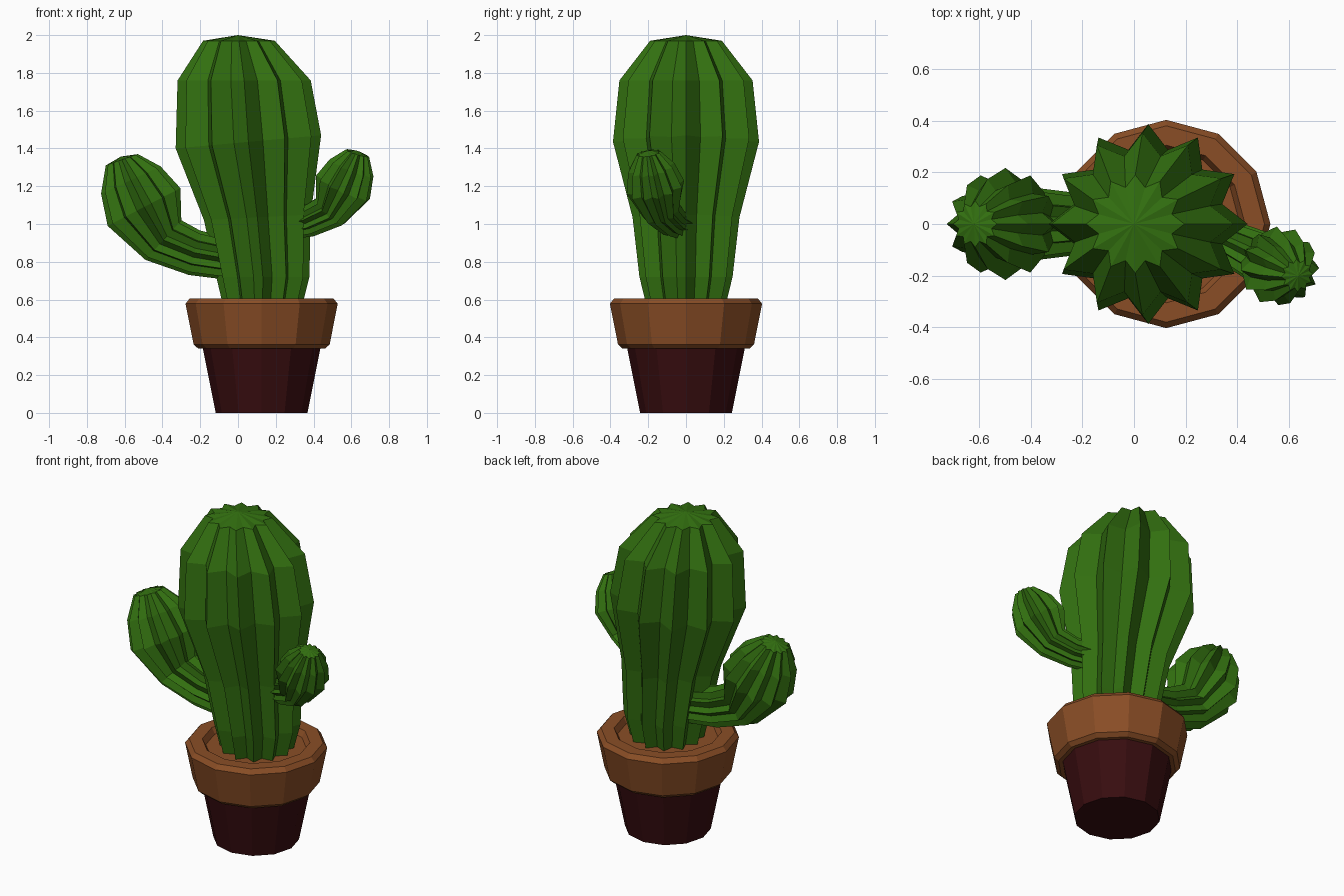
import bpy
import bmesh
import math
from mathutils import Vector

cube = bpy.data.objects.get("Cube")
if cube:
    bpy.data.objects.remove(cube, do_unlink=True)

SIDES = 12      # pot facets and cactus ribs
GROOVE = 0.77   # groove depth relative to rib radius


def material(name, color):
    mat = bpy.data.materials.new(name)
    mat.use_nodes = True
    mat.diffuse_color = (*color, 1)
    mat.node_tree.nodes["Principled BSDF"].inputs["Base Color"].default_value = (*color, 1)
    return mat


def loft(name, rings, mat, tip=None):
    """Skin a list of point rings; close the start, and end on a tip or a cap."""
    bm = bmesh.new()
    loops = [[bm.verts.new(p) for p in ring] for ring in rings]
    n = len(loops[0])
    for a, b in zip(loops, loops[1:]):
        for i in range(n):
            j = (i + 1) % n
            bm.faces.new((a[i], a[j], b[j], b[i]))
    bm.faces.new(loops[0][::-1])
    if tip is None:
        bm.faces.new(loops[-1])
    else:
        top = bm.verts.new(tip)
        for i in range(n):
            bm.faces.new((loops[-1][i], loops[-1][(i + 1) % n], top))
    bmesh.ops.recalc_face_normals(bm, faces=bm.faces)
    mesh = bpy.data.meshes.new(name)
    bm.to_mesh(mesh)
    bm.free()
    mesh.materials.append(mat)
    obj = bpy.data.objects.new(name, mesh)
    bpy.context.collection.objects.link(obj)
    return obj


def lathe(name, profile, mat, cx):
    """Faceted turned shape from (radius, height) pairs."""
    angles = [2 * math.pi * i / SIDES for i in range(SIDES)]
    rings = [[(cx + r * math.cos(a), r * math.sin(a), z) for a in angles]
             for r, z in profile]
    return loft(name, rings, mat)


def ribbed(name, spans, tip, mat):
    """Ribbed stem; each span is the two opposite ends of a tilted ring in XZ."""
    rings = []
    for x0, z0, x1, z1 in spans:
        mid = Vector(((x0 + x1) / 2, 0, (z0 + z1) / 2))
        across = Vector((x1, 0, z1)) - mid
        side = Vector((0, across.length, 0))
        ring = []
        for i in range(2 * SIDES):
            a = math.pi * i / SIDES
            k = GROOVE if i % 2 else 1
            ring.append(mid + k * (across * math.cos(a) + side * math.sin(a)))
        rings.append(ring)
    return loft(name, rings, mat, (tip[0], 0, tip[1]))


green = material("cactus green", (0.032, 0.16, 0.005))
terracotta = material("terracotta", (0.255, 0.076, 0.019))
maroon = material("dark maroon", (0.04, 0.004, 0.005))

# Pot body and rim with a shallow recessed top
POT_X = 0.125
lathe("pot_body", [(0.243, 0), (0.312, 0.345)], maroon, POT_X)
lathe("pot_rim", [(0.3, 0.34), (0.335, 0.34), (0.36, 0.362), (0.403, 0.578),
                  (0.38, 0.606), (0.305, 0.606), (0.285, 0.57)], terracotta, POT_X)

# Trunk, swelling and leaning toward the top
ribbed("trunk", [(-0.07, 0.53, 0.33, 0.53), (-0.115, 0.72, 0.378, 0.72),
                 (-0.18, 1.02, 0.385, 1.05), (-0.33, 1.4, 0.44, 1.47),
                 (-0.32, 1.76, 0.385, 1.76), (-0.185, 1.97, 0.195, 1.97)],
       (0, 2), green)

# Two arms share one bent shape; the second is smaller and turned around
ARM = [(-0.02, 0.7, -0.02, 0.92), (-0.26, 0.73, -0.2, 0.965),
       (-0.49, 0.81, -0.3, 1.02), (-0.69, 0.99, -0.305, 1.19),
       (-0.725, 1.16, -0.41, 1.305), (-0.7, 1.31, -0.53, 1.37)]
ARM_TIP = (-0.62, 1.357)
ribbed("right_arm", ARM, ARM_TIP, green)

left_arm = ribbed("left_arm", ARM, ARM_TIP, green)
left_arm.scale = (0.72, 0.72, 0.72)
left_arm.rotation_euler = (0, 0, math.radians(180 - 26))
left_arm.location = (0.234, -0.005, 0.41)
